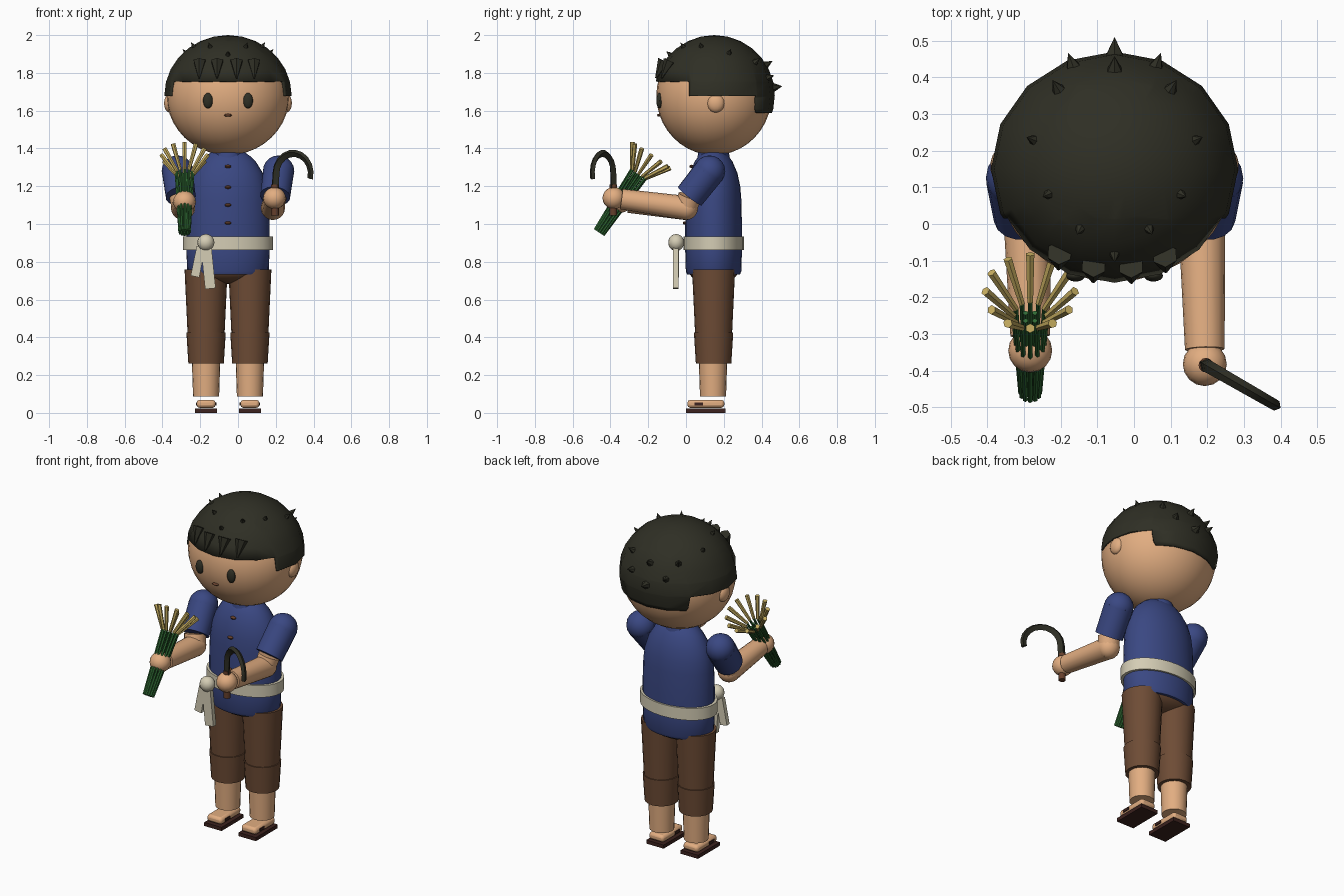
import bpy, bmesh, math
from mathutils import Vector, Matrix

if "Cube" in bpy.data.objects:
    bpy.data.objects.remove(bpy.data.objects["Cube"])

CX, CY = -0.053, 0.146          # body axis


def material(name, rgb):
    m = bpy.data.materials.new(name)
    m.diffuse_color = (*rgb, 1)
    m.use_nodes = True
    m.node_tree.nodes["Principled BSDF"].inputs["Base Color"].default_value = m.diffuse_color
    return m


SKIN = material("skin", (0.76, 0.42, 0.22))
HAIR = material("charcoal", (0.028, 0.028, 0.018))
BLUE = material("blue_cloth", (0.042, 0.064, 0.225))
PANTS = material("brown_cloth", (0.155, 0.072, 0.036))
CREAM = material("cream_cloth", (0.66, 0.61, 0.46))
GREEN = material("stem_green", (0.03, 0.15, 0.035))
GOLD = material("grain_gold", (0.58, 0.43, 0.12))
SOLE = material("dark_sole", (0.045, 0.016, 0.013))
WOOD = material("wood", (0.13, 0.05, 0.025))


def finish(bm, name, mat):
    bmesh.ops.recalc_face_normals(bm, faces=bm.faces)
    me = bpy.data.meshes.new(name)
    bm.to_mesh(me)
    bm.free()
    me.materials.append(mat)
    ob = bpy.data.objects.new(name, me)
    bpy.context.collection.objects.link(ob)
    return ob


def add_cone(bm, a, b, r1, r2, seg):
    a, b = Vector(a), Vector(b)
    d = b - a
    mat = Matrix.Translation((a + b) / 2) @ d.to_track_quat('Z', 'Y').to_matrix().to_4x4()
    bmesh.ops.create_cone(bm, cap_ends=True, segments=seg, radius1=r1, radius2=r2,
                          depth=d.length, matrix=mat)


def limb(name, mat, a, b, r1, r2, seg=20):
    bm = bmesh.new()
    add_cone(bm, a, b, r1, r2, seg)
    return finish(bm, name, mat)


def ellipsoid_mesh(c, r, u, v):
    bm = bmesh.new()
    bmesh.ops.create_uvsphere(bm, u_segments=u, v_segments=v, radius=1,
                              matrix=Matrix.Translation(c) @ Matrix.Diagonal((*r, 1)))
    return bm


def ellipsoid(name, mat, c, r, u=20, v=12):
    return finish(ellipsoid_mesh(c, r, u, v), name, mat)


def box(name, mat, c, size, tilt=0, bevel=0):
    bm = bmesh.new()
    bmesh.ops.create_cube(bm, size=1, matrix=Matrix.Translation(c)
                          @ Matrix.Rotation(tilt, 4, 'Y') @ Matrix.Diagonal((*size, 1)))
    ob = finish(bm, name, mat)
    if bevel:
        mod = ob.modifiers.new("round", 'BEVEL')
        mod.width, mod.segments = bevel, 2
    return ob


def loft(name, mat, rx, ry, profile, seg=28):
    """Stack of elliptical rings given as (height, scale), capped."""
    bm = bmesh.new()
    rings = [[bm.verts.new((CX + rx * s * math.cos(t), CY + ry * s * math.sin(t), z))
              for t in (2 * math.pi * i / seg for i in range(seg))] for z, s in profile]
    for lo, hi in zip(rings, rings[1:]):
        for i in range(seg):
            j = (i + 1) % seg
            bm.faces.new((lo[i], lo[j], hi[j], hi[i]))
    bm.faces.new(rings[0])
    bm.faces.new(rings[-1])
    return finish(bm, name, mat)


# Head, ears and face
ellipsoid("head", SKIN, (CX, 0.148, 1.68), (0.325, 0.305, 0.315), 32, 20)
for s in (-1, 1):
    ellipsoid("ear", SKIN, (CX + s * 0.31, 0.158, 1.64), (0.029, 0.047, 0.05), 14, 10)
    ellipsoid("eye", HAIR, (CX + s * 0.106, -0.141, 1.653), (0.026, 0.016, 0.041), 16, 10)
ellipsoid("mouth", WOOD, (CX, -0.141, 1.576), (0.021, 0.012, 0.008), 12, 8)

# Hair cap: shell cut to a stepped hairline (front, side, back)
HC, HR = Vector((CX, 0.15, 1.68)), Vector((0.337, 0.32, 0.32))
bm = ellipsoid_mesh(HC, HR, 16, 14)
steps = ((0.015, 1.756), (0.375, 1.677), (9, 1.587))
for y, z in steps:
    for co, no in (((0, y, 0), (0, 1, 0)), ((0, 0, z), (0, 0, 1))):
        bmesh.ops.bisect_plane(bm, geom=bm.verts[:] + bm.edges[:] + bm.faces[:],
                               plane_co=co, plane_no=no)


def below_hairline(f):
    c = f.calc_center_median()
    return c.z < next(z for y, z in steps if c.y < y)


bmesh.ops.delete(bm, geom=[f for f in bm.faces if below_hairline(f)], context='FACES')
hair = finish(bm, "hair_cap", HAIR)
shell = hair.modifiers.new("thickness", 'SOLIDIFY')
shell.thickness, shell.offset = 0.014, -1

# Hair spikes standing on the cap: (side offset, y, size), mirrored
bm = bmesh.new()
for dx, y, size in ((0, -0.085, 1), (0.095, -0.015, 1), (0.182, 0.08, 1), (0.223, 0.23, 1),
                    (0.155, 0.37, 1.2), (0, 0.425, 1.4), (0.115, 0.435, 1.3), (0, 0.467, 1.6)):
    for s in ((-1, 1) if dx else (1,)):
        q = 1 - (dx / HR.x) ** 2 - ((y - HC.y) / HR.y) ** 2
        p = Vector((s * dx, y - HC.y, HR.z * math.sqrt(max(q, 0))))
        n = Vector([p[i] / HR[i] ** 2 for i in range(3)]).normalized()
        p += HC
        add_cone(bm, p - n * 0.015, p + n * 0.027 * size, 0.019 * size, 0, 6)
# Fringe spikes pointing down
for dx in (-0.15, -0.057, 0.045, 0.137):
    y = HC.y - HR.y * math.sqrt(1 - (dx / HR.x) ** 2 - 0.27)
    add_cone(bm, (CX + dx, y + 0.005, 1.862), (CX + dx * 1.02, y - 0.04, 1.772), 0.036, 0.004, 6)
finish(bm, "hair_spikes", HAIR)

# Shirt, collar, buttons, belt
loft("shirt", BLUE, 0.22, 0.15, ((0.732, 0.93), (0.75, 0.98), (0.85, 1), (1.0, 1), (1.13, 0.98),
     (1.2, 0.94), (1.27, 0.84), (1.33, 0.67), (1.36, 0.53), (1.38, 0.4)))
limb("collar", BLUE, (CX, CY, 1.34), (CX, CY, 1.395), 0.088, 0.078)
for z, y in ((1.305, 0.03), (1.195, 0.003), (1.1, -0.004), (1.005, -0.005)):
    ellipsoid("button", WOOD, (CX, y, z), (0.018, 0.012, 0.009), 10, 6)
loft("belt", CREAM, 0.237, 0.16, ((0.862, 1), (0.935, 1)))
ellipsoid("belt_knot", CREAM, (-0.17, -0.052, 0.902), (0.045, 0.042, 0.045), 16, 10)
box("belt_tail_long", CREAM, (-0.157, -0.055, 0.765), (0.056, 0.028, 0.215), -0.1)
box("belt_tail_short", CREAM, (-0.212, -0.05, 0.8), (0.046, 0.026, 0.16), 0.2)

# Hips, legs and sandals
ellipsoid("hips", PANTS, (CX, CY, 0.76), (0.212, 0.135, 0.078), 24, 12)
for s in (-1, 1):
    x = CX + s * 0.116
    limb("trouser_thigh", PANTS, (x, CY, 0.76), (x, CY, 0.42), 0.114, 0.098)
    limb("trouser_shin", PANTS, (x, CY, 0.425), (x, CY, 0.262), 0.104, 0.094)
    limb("lower_leg", SKIN, (x, 0.143, 0.3), (x, 0.143, 0.086), 0.076, 0.069)
    box("foot", SKIN, (x, 0.105, 0.048), (0.1, 0.195, 0.042), bevel=0.015)
    box("sandal_strap", SOLE, (x, 0.067, 0.048), (0.108, 0.045, 0.016))
    box("sandal_sole", SOLE, (x, 0.104, 0.011), (0.117, 0.21, 0.022))

# Arms: shoulder, sleeve, elbow, forearm, hand
for s, hand in ((-1, Vector((-0.283, -0.345, 1.118))), (1, Vector((0.193, -0.382, 1.137)))):
    shoulder = Vector((CX + s * 0.268, 0.125, 1.28))
    cuff = Vector((CX + s * 0.25, 0.02, 1.147))
    elbow = Vector((CX + s * 0.238, 0.0, 1.085))
    ellipsoid("shoulder", BLUE, shoulder, (0.083, 0.083, 0.083), 16, 10)
    limb("sleeve", BLUE, shoulder, cuff, 0.083, 0.08, 16)
    limb("upper_arm", SKIN, cuff, elbow, 0.062, 0.06, 16)
    ellipsoid("elbow", SKIN, elbow, (0.064, 0.064, 0.064), 16, 10)
    limb("forearm", SKIN, elbow, hand + Vector((0, 0.04, -0.005)), 0.064, 0.054, 16)
    ellipsoid("hand", SKIN, hand, (0.06, 0.06, 0.058), 16, 10)

# Sickle: wooden handle and hooked blade swept along an arc
base, d = Vector((0.196, -0.385, 0)), Vector((0.87, -0.5, 0)).normalized()
side = Vector((-d.y, d.x, 0))
limb("sickle_handle", WOOD, base + Vector((0, 0, 1.045)), base + Vector((0, 0, 1.21)), 0.02, 0.02, 12)
bm = bmesh.new()
path = [(base + Vector((0, 0, 1.17)), -d, 1.0)]
for i in range(11):
    t = math.pi - i * math.radians(19.5)
    out = d * math.cos(t) + Vector((0, 0, math.sin(t)))
    path.append((base + d * 0.112 + Vector((0, 0, 1.268)) + out * 0.106, out, 1 - i * 0.02))
rings = [[bm.verts.new(p + o * a * 0.021 * k + side * b * 0.018 * k)
          for a, b in ((-1, 0), (0.3, 1), (1, 0), (0.3, -1))] for p, o, k in path]
for r0, r1 in zip(rings, rings[1:]):
    for i in range(4):
        bm.faces.new((r0[i], r0[i - 1], r1[i - 1], r1[i]))
bm.faces.new(rings[0])
bm.faces.new(rings[-1])
finish(bm, "sickle_blade", HAIR)

# Grain bundle: stems spread slightly, ears fan out in a ring
axis = Vector((0, 0.56, 0.83)).normalized()
foot = Vector((-0.283, -0.46, 0.955))
u, v = Vector((1, 0, 0)), axis.cross(Vector((1, 0, 0)))
stems, ears = bmesh.new(), bmesh.new()
for i in range(12):
    t = 2 * math.pi * i / 12
    rad = u * math.cos(t) + v * math.sin(t)
    neck = foot + axis * 0.375 + rad * 0.045
    add_cone(stems, foot + rad * 0.026, neck, 0.0075, 0.0075, 6)
    add_cone(ears, neck, foot + axis * 0.495 + rad * 0.122, 0.009, 0.013, 6)
for i in range(4):
    t = math.pi * (i + 0.5) / 2
    rad = u * math.cos(t) + v * math.sin(t)
    add_cone(stems, foot + rad * 0.01, foot + axis * 0.37 + rad * 0.018, 0.0075, 0.0075, 6)
finish(stems, "grain_stems", GREEN)
finish(ears, "grain_ears", GOLD)

# Smooth shading with sharp edges kept
bpy.ops.object.select_all(action='SELECT')
bpy.context.view_layer.objects.active = hair
bpy.ops.object.shade_smooth_by_angle(angle=math.radians(35))
